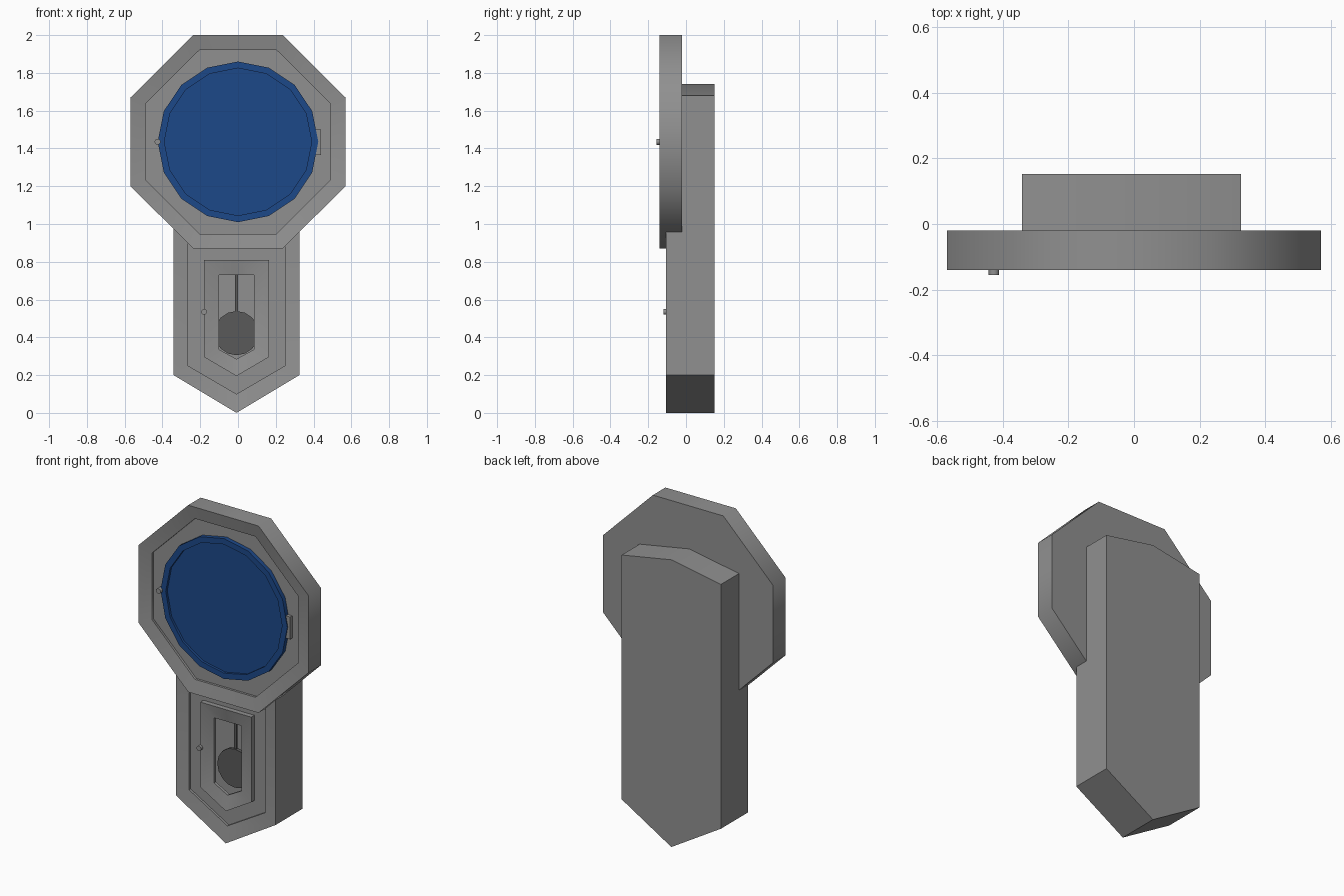
import bpy, bmesh
from math import sin, cos, pi, radians

if "Cube" in bpy.data.objects:
    bpy.data.objects.remove(bpy.data.objects["Cube"])

GREY = (0.28, 0.28, 0.28, 1)
DARK = (0.10, 0.10, 0.10, 1)
BLUE = (0.012, 0.065, 0.25, 1)
CX = -0.008   # centre line of the case
DZ = 1.435    # height of the dial centre


def material(name, color):
    mat = bpy.data.materials.new(name)
    mat.diffuse_color = color
    mat.use_nodes = True
    mat.node_tree.nodes["Principled BSDF"].inputs["Base Color"].default_value = mat.diffuse_color
    return mat


grey, dark, blue = (material(n, c) for n, c in
                    (("case_grey", GREY), ("pendulum_dark", DARK), ("dial_blue", BLUE)))


def loft(name, loops, mat=grey, closed=False):
    """Skin a list of (outline, y) loops; cap both ends, or join last to first."""
    bm = bmesh.new()
    rings = [[bm.verts.new((x, y, z)) for x, z in pts] for pts, y in loops]
    pairs = list(zip(rings, rings[1:]))
    if closed:
        pairs.append((rings[-1], rings[0]))
    else:
        bm.faces.new(rings[0])
        bm.faces.new(rings[-1])
    n = len(rings[0])
    for a, b in pairs:
        for i in range(n):
            j = (i + 1) % n
            bm.faces.new((a[i], a[j], b[j], b[i]))
    bmesh.ops.recalc_face_normals(bm, faces=bm.faces)
    me = bpy.data.meshes.new(name)
    bm.to_mesh(me)
    bm.free()
    me.materials.append(mat)
    # Smooth the shallow corners, keep the rest sharp
    me.polygons.foreach_set("use_smooth", [True] * len(me.polygons))
    me.set_sharp_from_angle(angle=radians(50))
    ob = bpy.data.objects.new(name, me)
    bpy.context.collection.objects.link(ob)
    return ob


def ngon(r, n, cx=0.0, cz=0.0, turn=0.0):
    return [(cx + r * sin(turn + 2 * pi * i / n), cz + r * cos(turn + 2 * pi * i / n))
            for i in range(n)]


def octagon(apothem):
    return [(x * 1.006, z) for x, z in ngon(apothem / cos(pi / 8), 8, 0, DZ, pi / 8)]


def pointed(half, peak, shoulder, corner, tip):
    """Six-point case outline with a peaked top and a pointed bottom."""
    return [(CX, peak), (CX + half, shoulder), (CX + half, corner),
            (CX, tip), (CX - half, corner), (CX - half, shoulder)]


def rect(x0, x1, z0, z1):
    return [(x0, z0), (x1, z0), (x1, z1), (x0, z1)]


# Hollow case with a stepped front and a window hole
outer = pointed(0.333, 1.74, 1.68, 0.20, 0.0)
inner = pointed(0.257, 1.64, 1.60, 0.25, 0.10)
hole = pointed(0.105, 0.745, 0.745, 0.32, 0.27)
cavity = pointed(0.30, 1.70, 1.65, 0.22, 0.04)
loft("case", [(outer, 0.152), (outer, -0.105), (inner, -0.09), (inner, -0.075),
              (hole, -0.075), (hole, -0.06), (cavity, -0.06), (cavity, 0.14)])

# Octagonal head: sloped rim around a recessed panel
loft("octagon_head", [(octagon(0.566), -0.02), (octagon(0.566), -0.14),
                      (octagon(0.487), -0.123), (octagon(0.487), -0.109)])

# Blue dial with raised ring
ring_out, ring_in = ngon(0.425, 16, 0, DZ), ngon(0.39, 16, 0, DZ)
loft("dial", [(ring_out, -0.10), (ring_out, -0.135),
              (ring_in, -0.135), (ring_in, -0.12)], blue)

# Dial hinge
hinge = rect(0.405, 0.44, 1.365, 1.50)
loft("dial_hinge", [(hinge, -0.10), (hinge, -0.13)])

# Window frame on the lower case, sloping in to the opening
door_out = pointed(0.171, 0.81, 0.81, 0.295, 0.195)
door_in = pointed(0.0915, 0.73, 0.73, 0.335, 0.285)
loft("window_frame", [(door_out, -0.07), (door_out, -0.105),
                      (door_in, -0.088), (door_in, -0.07)], closed=True)

# Knobs
for name, x, z, r, y0, y1 in (("dial_knob", -0.426, DZ, 0.016, -0.105, -0.155),
                              ("window_knob", -0.179, 0.535, 0.015, -0.07, -0.12)):
    loft(name, [(ngon(r, 12, x, z), y0), (ngon(r, 12, x, z), y1)])

# Pendulum
rod = rect(CX - 0.007, CX + 0.007, 0.45, 1.40)
loft("pendulum_rod", [(rod, -0.005), (rod, -0.015)], dark)
bob = ngon(0.117, 16, CX, 0.422)
loft("pendulum_bob", [(bob, 0.002), (bob, -0.02)], dark)
